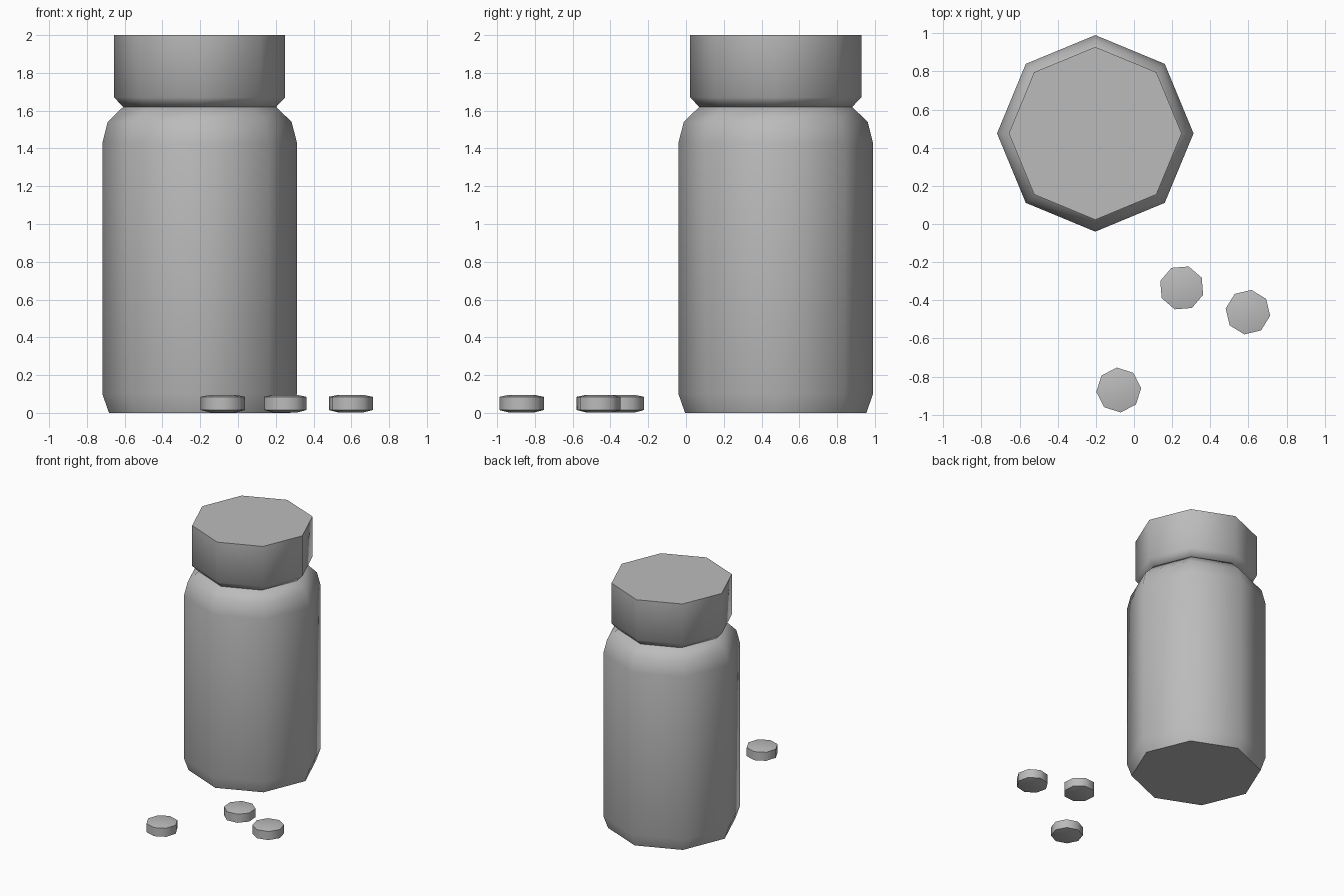
import bpy, bmesh, math

cube = bpy.data.objects.get("Cube")
if cube:
    bpy.data.objects.remove(cube, do_unlink=True)

SIDES = 8

grey = bpy.data.materials.new("plain grey")
grey.use_nodes = True
grey.diffuse_color = (0.5, 0.5, 0.5, 1)
grey.node_tree.nodes["Principled BSDF"].inputs["Base Color"].default_value = (0.5, 0.5, 0.5, 1)


def turned(name, profile, centre, turn=0.0):
    """Sweep a (radius, height) profile around z into a closed eight-sided solid."""
    bm = bmesh.new()
    rings = []
    for r, z in profile:
        angles = [math.tau * i / SIDES for i in range(SIDES)]
        rings.append([bm.verts.new((r * math.cos(a), r * math.sin(a), z)) for a in angles])
    for low, high in zip(rings, rings[1:]):
        for i in range(SIDES):
            j = (i + 1) % SIDES
            bm.faces.new((low[i], low[j], high[j], high[i]))
    bm.faces.new(rings[0][::-1])
    bm.faces.new(rings[-1])
    mesh = bpy.data.meshes.new(name)
    bm.to_mesh(mesh)
    bm.free()
    mesh.materials.append(grey)
    obj = bpy.data.objects.new(name, mesh)
    obj.location = (*centre, 0)
    obj.rotation_euler.z = math.radians(turn)
    bpy.context.collection.objects.link(obj)
    # Round the walls while keeping rims crisp
    bpy.ops.object.select_all(action="DESELECT")
    obj.select_set(True)
    bpy.context.view_layer.objects.active = obj
    bpy.ops.object.shade_smooth_by_angle(angle=math.radians(52))
    return obj


# Bottle with chamfered foot and sloping shoulder
BOTTLE = (-0.203, 0.475)
turned("bottle_body", [(0.48, 0), (0.515, 0.1), (0.515, 1.43), (0.487, 1.54), (0.405, 1.62)], BOTTLE)

# Cap flaring out from the neck
turned("bottle_cap", [(0.405, 1.62), (0.453, 1.67), (0.453, 2.0)], BOTTLE)

# Loose pills with shallow domes on both faces
PILL = [(0.07, 0.003), (0.118, 0.015), (0.118, 0.085), (0.07, 0.095)]
for number, (centre, turn) in enumerate([((0.25, -0.335), 27),
                                         ((0.597, -0.462), 36),
                                         ((-0.08, -0.87), 5)], 1):
    turned(f"pill_{number}", PILL, centre, turn)
